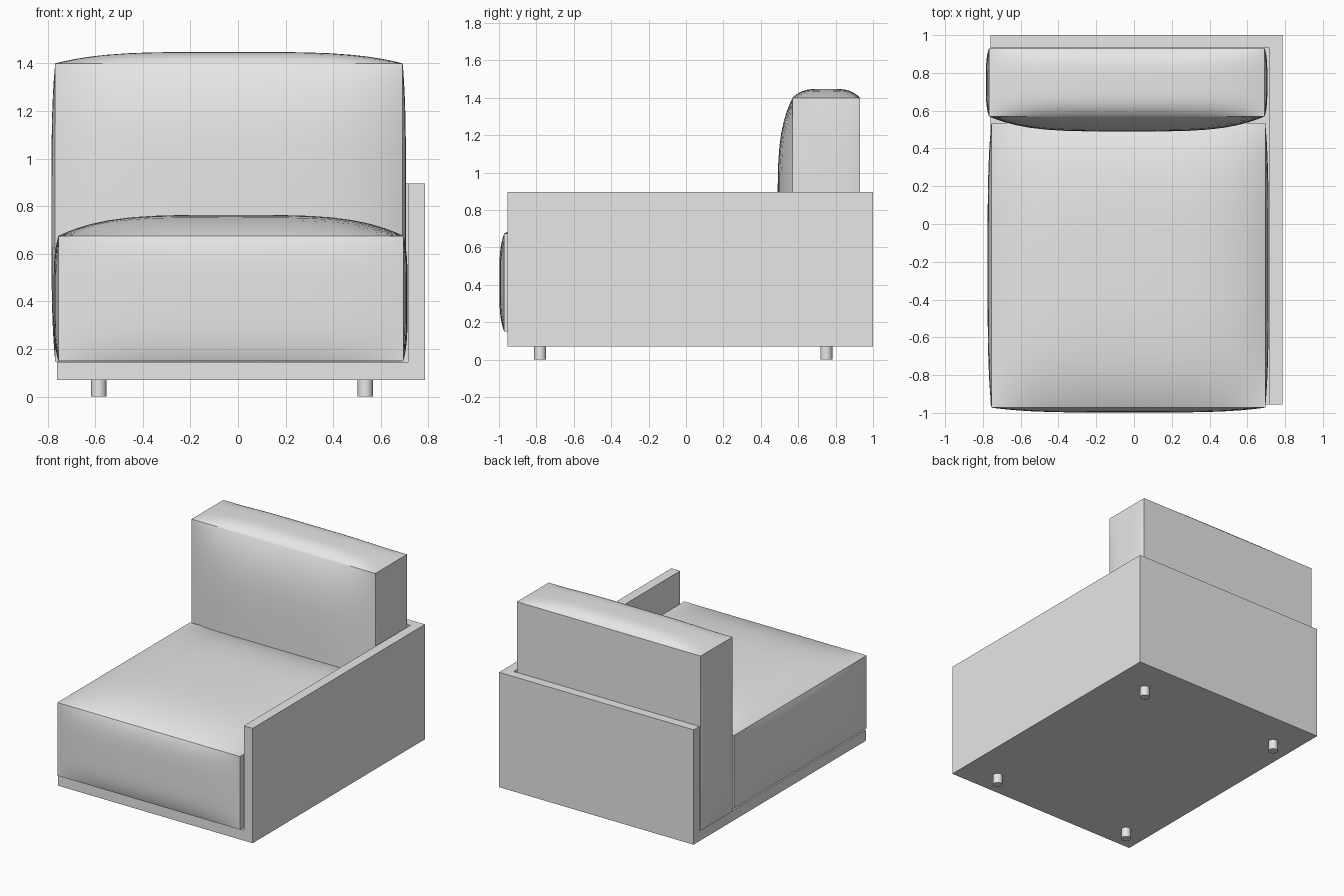
import bpy
import bmesh
from math import sin, pi
from mathutils import Vector

default = bpy.data.objects.get("Cube")
if default:
    bpy.data.objects.remove(default, do_unlink=True)

GREY = (0.8, 0.8, 0.8, 1.0)
grey = bpy.data.materials.new("light grey")
grey.use_nodes = True
grey.diffuse_color = GREY
grey.node_tree.nodes["Principled BSDF"].inputs["Base Color"].default_value = GREY


def add_object(name, bm):
    mesh = bpy.data.meshes.new(name)
    bmesh.ops.recalc_face_normals(bm, faces=bm.faces)
    bm.to_mesh(mesh)
    bm.free()
    mesh.materials.append(grey)
    ob = bpy.data.objects.new(name, mesh)
    bpy.context.collection.objects.link(ob)
    return ob


def box(name, lo, hi):
    bm = bmesh.new()
    bmesh.ops.create_cube(bm, size=1)
    lo, hi = Vector(lo), Vector(hi)
    for v in bm.verts:
        v.co = (lo + hi) / 2 + v.co * (hi - lo)
    return add_object(name, bm)


def cushion(name, lo, hi, puff_lo, puff_hi, power):
    """Box with creased seams whose six panels each puff outwards."""
    bm = bmesh.new()
    bmesh.ops.create_cube(bm, size=2)
    bmesh.ops.subdivide_edges(bm, edges=bm.edges[:], cuts=19, use_grid_fill=True)
    for f in bm.faces:
        f.smooth = True
    # Seams: edges between panels stay sharp
    for e in bm.edges:
        a, b = (f.normal for f in e.link_faces)
        e.smooth = a.dot(b) > 0.5
    lo, hi = Vector(lo), Vector(hi)
    for v in bm.verts:
        p = [sin(c * pi / 2) for c in v.co]  # denser rows near the seams
        new = [(lo[i] + hi[i]) / 2 + p[i] * (hi[i] - lo[i]) / 2 for i in range(3)]
        for i in range(3):
            if abs(p[i]) > 0.9999:
                swell = 1
                for j in range(3):
                    if j != i:
                        swell *= 1 - min(1, abs(p[j])) ** power
                new[i] += swell * (puff_hi[i] if p[i] > 0 else -puff_lo[i])
        v.co = new
    return add_object(name, bm)


# Frame: solid block hollowed to leave base, back panel and one arm panel
frame = box("frame", (-0.76, -0.955, 0.07), (0.785, 1, 0.895))
cutter = box("frame_cutter", (-1.5, -1.5, 0.145), (0.715, 0.935, 1.5))
cutter.hide_render = True
cut = frame.modifiers.new("hollow", "BOOLEAN")
cut.operation = "DIFFERENCE"
cut.solver = "EXACT"
cut.object = cutter
bpy.context.view_layer.update()
hollow = bpy.data.meshes.new_from_object(
    frame.evaluated_get(bpy.context.evaluated_depsgraph_get()))
frame.modifiers.clear()
frame.data = hollow
bpy.data.objects.remove(cutter, do_unlink=True)

# Cushions
cushion("seat_cushion", (-0.755, -0.972, 0.15), (0.695, 0.535, 0.675),
        (0.02, 0.026, 0), (0.018, 0, 0.088), 4)
cushion("back_cushion", (-0.768, 0.57, 0.147), (0.692, 0.93, 1.4),
        (0.016, 0.08, 0), (0.014, 0, 0.048), 4)

# Legs
for side, x in (("right", -0.585), ("left", 0.535)):
    for end, y in (("front", -0.78), ("back", 0.75)):
        bm = bmesh.new()
        bmesh.ops.create_cone(bm, cap_ends=True, segments=24,
                              radius1=0.032, radius2=0.032, depth=0.075)
        bmesh.ops.translate(bm, verts=bm.verts, vec=(x, y, 0.0375))
        for f in bm.faces:
            f.smooth = len(f.verts) == 4
        for e in bm.edges:
            e.smooth = all(len(f.verts) == 4 for f in e.link_faces)
        add_object(f"{end}_{side}_leg", bm)
